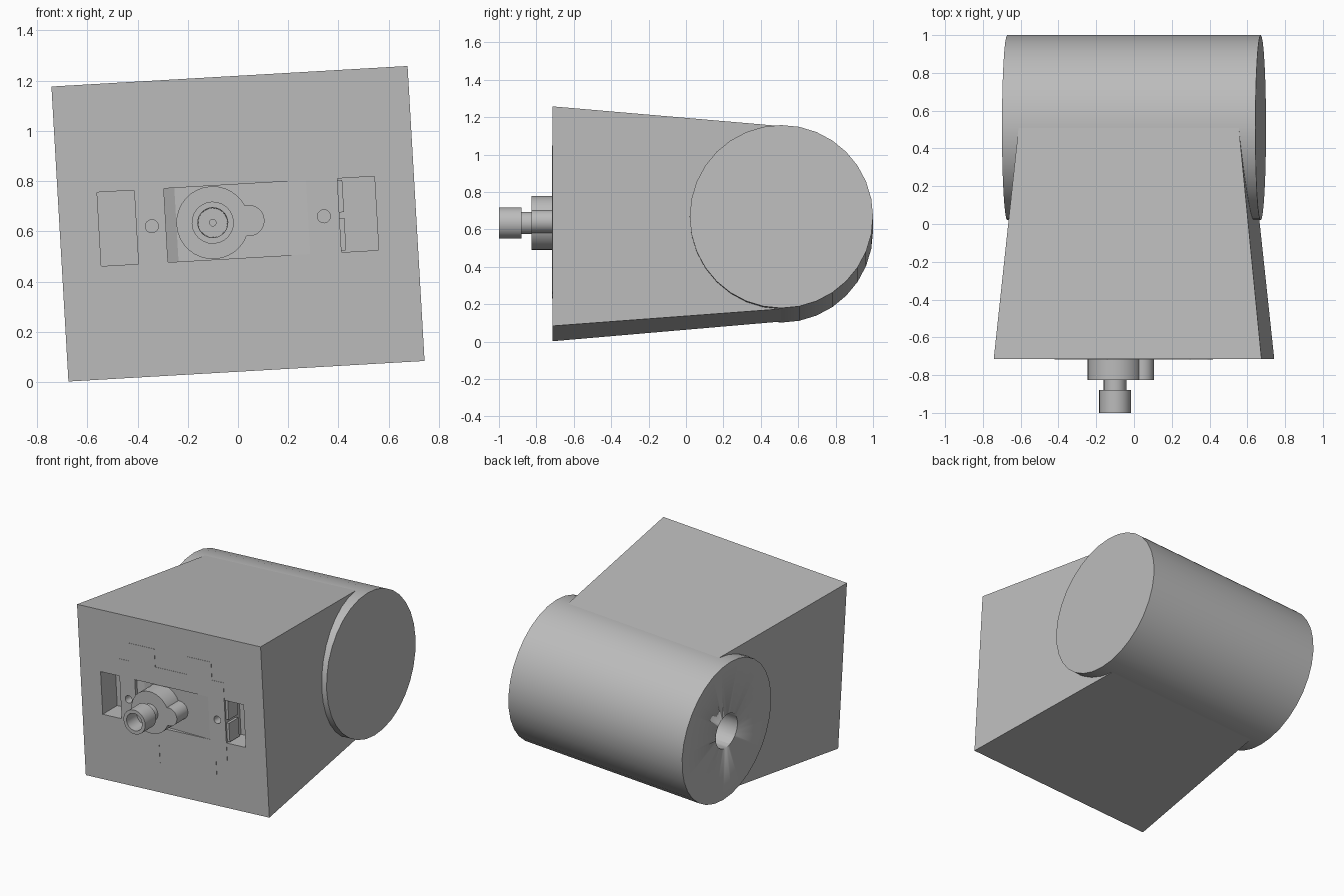
import bpy, bmesh, math
from mathutils import Matrix, Vector

old = bpy.data.objects.get("Cube")
if old:
    bpy.data.objects.remove(old, do_unlink=True)

grey = bpy.data.materials.new("plain_grey")
grey.use_nodes = True
grey.diffuse_color = (0.5, 0.5, 0.5, 1)
grey.node_tree.nodes["Principled BSDF"].inputs["Base Color"].default_value = (0.5, 0.5, 0.5, 1)

FRONT = -0.715   # y of the front face
MID = 0.01       # height of the front fittings above the body centre
parts = []


def finish(name, bm, smooth=False):
    bmesh.ops.remove_doubles(bm, verts=bm.verts, dist=1e-5)
    bmesh.ops.recalc_face_normals(bm, faces=bm.faces)
    mesh = bpy.data.meshes.new(name)
    bm.to_mesh(mesh)
    bm.free()
    mesh.materials.append(grey)
    obj = bpy.data.objects.new(name, mesh)
    bpy.context.collection.objects.link(obj)
    if smooth:
        select(obj)
        bpy.ops.object.shade_smooth_by_angle(angle=math.radians(35))
    parts.append(obj)
    return obj


def select(obj):
    bpy.ops.object.select_all(action='DESELECT')
    obj.select_set(True)
    bpy.context.view_layer.objects.active = obj


def prism(name, points, direction):
    """Extrude a flat outline along a direction."""
    bm = bmesh.new()
    face = bm.faces.new([bm.verts.new(p) for p in points])
    new = bmesh.ops.extrude_face_region(bm, geom=[face])["geom"]
    verts = [v for v in new if isinstance(v, bmesh.types.BMVert)]
    bmesh.ops.translate(bm, verts=verts, vec=direction)
    # the starting face closes the solid when the extrude removed it
    bmesh.ops.holes_fill(bm, edges=bm.edges, sides=0)
    return finish(name, bm)


def box(name, x0, x1, y0, y1, z0, z1):
    outline = [(x0, y0, z0), (x1, y0, z0), (x1, y0, z1), (x0, y0, z1)]
    return prism(name, outline, (0, y1 - y0, 0))


def lathe(name, profile, centre, axis="Y", steps=32):
    """Revolve (radius, distance) points about an axis through centre."""
    bm = bmesh.new()
    along = Vector((0, 1, 0)) if axis == "Y" else Vector((1, 0, 0))
    verts = [bm.verts.new(along * d + Vector((0, 0, r))) for r, d in profile]
    edges = [bm.edges.new(pair) for pair in zip(verts, verts[1:])]
    bmesh.ops.spin(bm, geom=verts + edges, cent=(0, 0, 0), axis=along,
                   angle=math.tau, steps=steps, use_merge=True)
    bmesh.ops.translate(bm, verts=bm.verts, vec=centre)
    return finish(name, bm, True)


def rod(name, r, a, b, centre, axis="Y", steps=32):
    return lathe(name, [(0, a), (r, a), (r, b), (0, b)], centre, axis, steps)


def cut(targets, cutters):
    for obj in targets:
        select(obj)
        for cutter in cutters:
            mod = obj.modifiers.new("cut", 'BOOLEAN')
            mod.operation = 'DIFFERENCE'
            mod.solver = 'EXACT'
            mod.object = cutter
            bpy.ops.object.modifier_apply(modifier=mod.name)
    for cutter in cutters:
        parts.remove(cutter)
        bpy.data.objects.remove(cutter, do_unlink=True)


# tapered body
bm = bmesh.new()
rings = []
for y, w, h in ((FRONT, 0.71, 0.588), (0.53, 0.582, 0.488)):
    rings.append([bm.verts.new((sx * w, y, sz * h))
                  for sx, sz in ((-1, -1), (1, -1), (1, 1), (-1, 1))])
for ring in rings:
    bm.faces.new(ring)
for i in range(4):
    j = (i + 1) % 4
    bm.faces.new((rings[0][i], rings[0][j], rings[1][j], rings[1][i]))
body = finish("tapered_body", bm)

# round drum across the back, with a blind socket in one end
drum = rod("rear_drum", 0.49, -0.672, 0.672, (0, 0.51, 0), "X")
cut([body, drum], [rod("socket_cutter", 0.12, -0.8, -0.3, (0, 0.51, 0), "X")])

# notched cover plate, flush with the front face
half = [(0.405, 0.268), (0.317, 0.268), (0.317, 0.392), (0.122, 0.392), (0.122, 0.268)]
top = half + [(-x, z) for x, z in reversed(half)]
outline = top + [(-x, -z) for x, z in top]
plate = prism("cover_plate", [(x, FRONT - 0.002, z + MID) for x, z in outline], (0, 0.02, 0))

# shallow ramped channel and screw holes through plate and body
ramp = [(-0.287, -0.75), (-0.287, -0.695), (-0.245, -0.675), (0.28, FRONT - 0.002), (0.28, -0.75)]
channel = prism("channel_cutter", [(x, y, MID - 0.147) for x, y in ramp], (0, 0, 0.294))
holes = [rod("screw_cutter", 0.026, -0.8, -0.66, (s * 0.343, 0, MID), steps=16) for s in (-1, 1)]
cut([body, plate], [channel] + holes)

# side pockets beside the plate
pockets = [box("pocket_cutter", min(s * 0.405, s * 0.553), max(s * 0.405, s * 0.553),
               -0.8, -0.555, MID - 0.147, MID + 0.147) for s in (-1, 1)]
cut([body], pockets)

# latch blocks inside one pocket
for name, z0, z1 in (("lower_latch", -0.14, -0.012), ("upper_latch", 0.012, 0.14)):
    box(name, 0.4, 0.424, -0.705, -0.6, MID + z0, MID + z1)

# boss with side lobe
rod("round_boss", 0.145, -0.825, -0.66, (-0.1, 0, MID))
rod("boss_lobe", 0.062, -0.825, -0.69, (0.044, 0, MID))

# hollow knob on a narrow neck
lathe("hollow_knob", [(0, -0.85), (0.013, -0.85), (0.013, -0.89), (0.058, -0.89),
                      (0.06, -1), (0.084, -1), (0.084, -0.88), (0.06, -0.88),
                      (0.06, -0.82), (0, -0.82)], (-0.1, 0, MID), steps=24)

# tilt the whole model slightly and stand it on the ground
place = Matrix.Translation((0, 0, 0.63)) @ Matrix.Rotation(math.radians(-3.3), 4, 'Y')
for obj in parts:
    obj.data.transform(place)
    obj.data.update()
